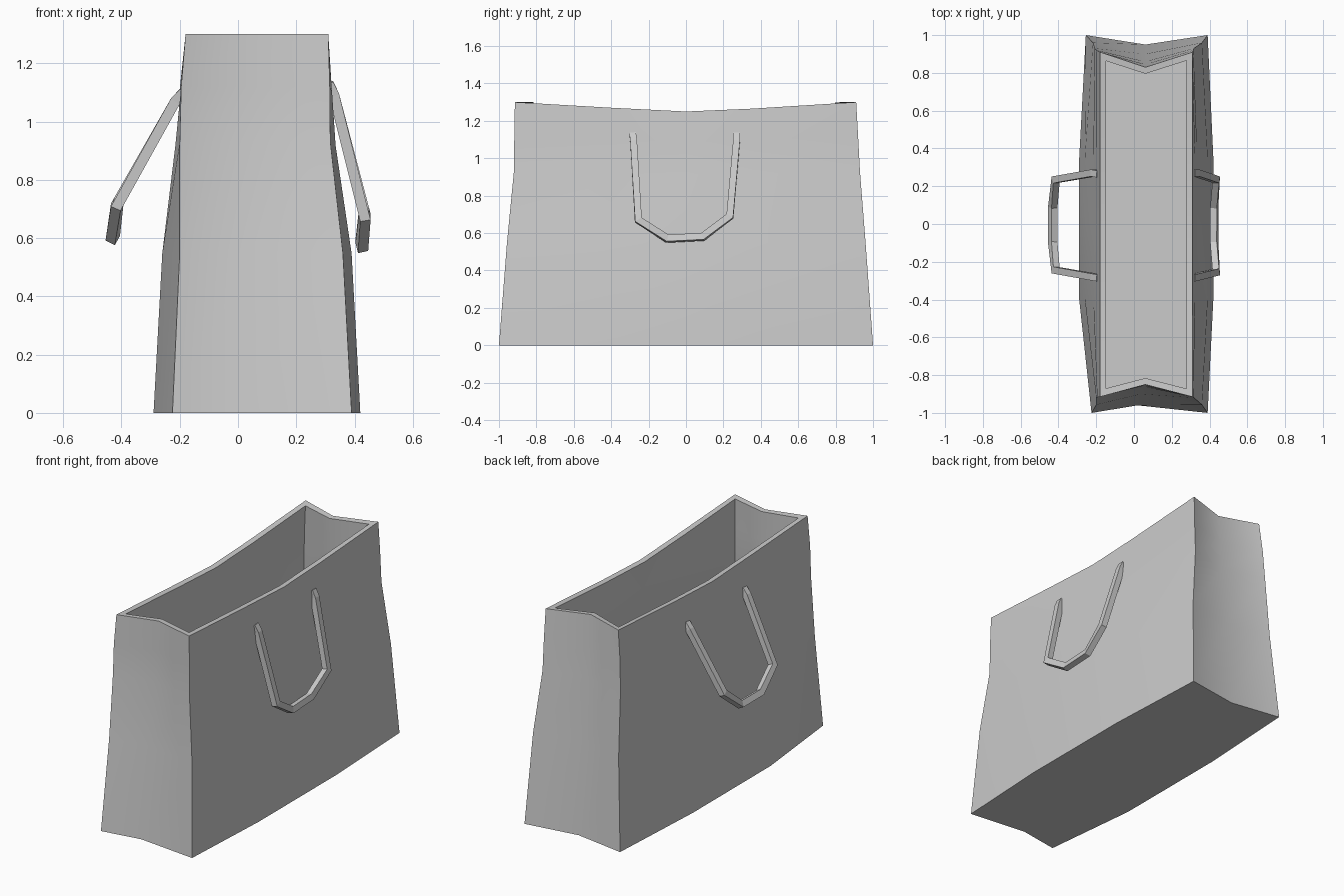
import bpy, bmesh, math
from mathutils import Vector

if "Cube" in bpy.data.objects:
    bpy.data.objects.remove(bpy.data.objects["Cube"], do_unlink=True)

grey = bpy.data.materials.new("paper_grey")
grey.use_nodes = True
colour = (0.6, 0.6, 0.6, 1)
grey.diffuse_color = colour
grey.node_tree.nodes["Principled BSDF"].inputs["Base Color"].default_value = colour


def make_object(name, bm):
    bmesh.ops.recalc_face_normals(bm, faces=bm.faces)
    mesh = bpy.data.meshes.new(name)
    bm.to_mesh(mesh)
    bm.free()
    obj = bpy.data.objects.new(name, mesh)
    bpy.context.collection.objects.link(obj)
    mesh.materials.append(grey)
    return obj


def select_only(obj):
    bpy.ops.object.select_all(action="DESELECT")
    obj.select_set(True)
    bpy.context.view_layer.objects.active = obj


def skin(bm, loops):
    for low, high in zip(loops, loops[1:]):
        n = len(low)
        for i in range(n):
            j = (i + 1) % n
            bm.faces.new((low[i], low[j], high[j], high[i]))


# Bag outline at each height:
# z, corner left, corner right, bulge left, bulge right, front, back, front fold, back fold
LEVELS = [
    (0.00, -0.225, 0.39, -0.29, 0.42, -1.0, 1.0, -0.96, 0.95),
    (0.55, -0.20, 0.36, -0.26, 0.39, -0.957, 0.96, -0.90, 0.90),
    (0.93, -0.20, 0.317, -0.215, 0.335, -0.92, 0.93, -0.86, 0.86),
    (1.12, -0.195, 0.315, -0.197, 0.323, -0.918, 0.92, -0.855, 0.845),
    (1.30, -0.18, 0.31, -0.18, 0.31, -0.915, 0.91, -0.85, 0.83),
]
SIDE_STATIONS = (-0.4, 0.0, 0.35)
SAG = (0.03, 0.05, 0.035)

# Bag body, open at the top, with a wall thickness
bm = bmesh.new()
loops = []
for z, left, right, bulge_l, bulge_r, front, back, fold_f, fold_b in LEVELS:
    t = z / 1.3
    sag = [s * t ** 3 for s in SAG]
    fold_x = 0.02 + 0.04 * t
    outline = [(left, front, z), (fold_x, fold_f, z), (right, front, z)]
    outline += [(bulge_r, y, z - s) for y, s in zip(SIDE_STATIONS, sag)]
    outline += [(right, back, z), (0.06, fold_b, z), (left - 0.03 * (1 - t), back, z)]
    outline += [(bulge_l, y, z - s) for y, s in reversed(list(zip(SIDE_STATIONS, sag)))]
    loops.append([bm.verts.new(p) for p in outline])
skin(bm, loops)
bm.faces.new(list(reversed(loops[0])))
bag = make_object("bag_body", bm)
wall = bag.modifiers.new("wall", "SOLIDIFY")
wall.thickness = 0.033
wall.offset = -1
wall.use_even_offset = True
select_only(bag)
bpy.ops.object.modifier_apply(modifier="wall")
bpy.ops.object.shade_smooth_by_angle(angle=math.radians(40))


# Square strap swept along a path, mitred at its bends
def strap(name, path, half=0.018):
    points = [Vector(p) for p in path]
    normal = Vector((0, 1, 0)).cross(points[2] - points[1]).normalized()
    bm = bmesh.new()
    rings = []
    for i, p in enumerate(points):
        before = (p - points[max(i - 1, 0)]).normalized()
        after = (points[min(i + 1, len(points) - 1)] - p).normalized()
        tangent = (before + after).normalized()
        side = normal.cross(tangent).normalized()
        up = tangent.cross(side)
        miter = 1.0
        if 0 < i < len(points) - 1:
            miter = 1 / max(0.5, tangent.dot(after))
        rings.append([bm.verts.new(p + side * a * half * miter + up * b * half)
                      for a, b in ((-1, -1), (1, -1), (1, 1), (-1, 1))])
    skin(bm, rings)
    bm.faces.new(rings[0])
    bm.faces.new(rings[-1])
    return make_object(name, bm)


# Handles hanging outwards on the two long sides
strap("left_handle", [
    (0.31, -0.285, 1.13), (0.33, -0.28, 1.09), (0.435, -0.255, 0.67),
    (0.425, -0.1, 0.57), (0.425, 0.09, 0.58), (0.435, 0.235, 0.69),
    (0.33, 0.27, 1.09), (0.31, 0.27, 1.13)])
strap("right_handle", [
    (-0.185, -0.285, 1.1), (-0.215, -0.28, 1.07), (-0.415, -0.245, 0.71),
    (-0.43, -0.1, 0.6), (-0.43, 0.09, 0.6), (-0.415, 0.235, 0.72),
    (-0.215, 0.27, 1.07), (-0.185, 0.265, 1.1)])
